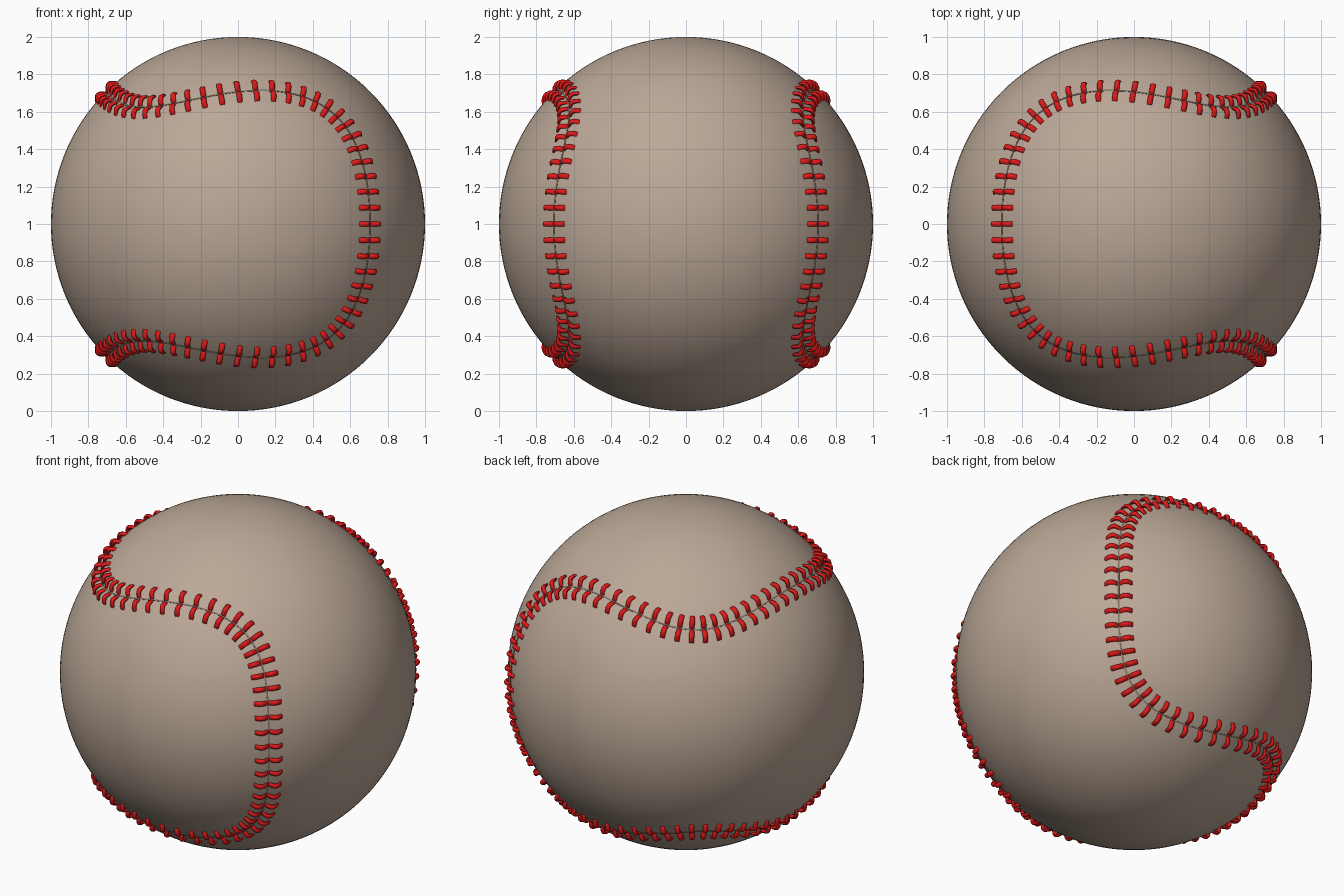
import bpy, bmesh
from math import sin, cos, pi
from mathutils import Vector

if "Cube" in bpy.data.objects:
    bpy.data.objects.remove(bpy.data.objects["Cube"])

CENTRE = Vector((0, 0, 1))
COUNT = 120  # stitch pairs around the seam


def material(name, rgb):
    m = bpy.data.materials.new(name)
    m.diffuse_color = (*rgb, 1)
    m.use_nodes = True
    m.node_tree.nodes["Principled BSDF"].inputs["Base Color"].default_value = m.diffuse_color
    return m


def seam_dir(k):
    # Unit direction of the seam at stitch index k (four-fold alternating symmetry)
    t = 2 * pi * k / COUNT
    a, b, c, d = 0.834, -0.212, 0.065, 0.02
    x = 0.754 * cos(2 * t) - 0.047 * cos(6 * t)
    y = -(a * cos(t) + b * cos(3 * t) + c * cos(5 * t) + d * cos(7 * t))
    z = a * sin(t) - b * sin(3 * t) + c * sin(5 * t) - d * sin(7 * t)
    return Vector((x, y, z)).normalized()


def sweep(bm, frames, ru, rv, sides, closed=False):
    # Oval tube through frames of (point, u axis, v axis)
    rings = [[bm.verts.new(p + u * ru * cos(2 * pi * i / sides) + v * rv * sin(2 * pi * i / sides))
              for i in range(sides)] for p, u, v in frames]
    n = len(rings)
    for j in range(n if closed else n - 1):
        r, s = rings[j], rings[(j + 1) % n]
        for i in range(sides):
            m = (i + 1) % sides
            bm.faces.new((r[i], r[m], s[m], s[i]))
    if not closed:
        bm.faces.new(rings[0][::-1])
        bm.faces.new(rings[-1])


def finish(bm, name, mat):
    bmesh.ops.recalc_face_normals(bm, faces=bm.faces)
    me = bpy.data.meshes.new(name)
    bm.to_mesh(me)
    bm.free()
    ob = bpy.data.objects.new(name, me)
    bpy.context.collection.objects.link(ob)
    me.materials.append(mat)
    bpy.ops.object.select_all(action='DESELECT')
    ob.select_set(True)
    bpy.context.view_layer.objects.active = ob
    bpy.ops.object.shade_smooth_by_angle(angle=0.9)


leather = material("leather", (0.50, 0.39, 0.31))
dark = material("seam_dark", (0.22, 0.17, 0.13))
red = material("red_thread", (0.75, 0.01, 0.01))

# Ball cover
bm = bmesh.new()
bmesh.ops.create_uvsphere(bm, u_segments=128, v_segments=64, radius=1)
bmesh.ops.translate(bm, verts=bm.verts, vec=CENTRE)
finish(bm, "ball_cover", leather)

# Thin seam line where the two panels meet
bm = bmesh.new()
frames = []
for i in range(COUNT * 4):
    n = seam_dir(i / 4)
    tangent = (seam_dir(i / 4 + 0.05) - seam_dir(i / 4 - 0.05)).normalized()
    frames.append((CENTRE + n, n, n.cross(tangent)))
sweep(bm, frames, 0.004, 0.005, 6, closed=True)
finish(bm, "seam_line", dark)

# Arched stitches, one on each side of the seam
bm = bmesh.new()
for k in range(COUNT):
    n = seam_dir(k)
    tangent = (seam_dir(k + 0.05) - seam_dir(k - 0.05)).normalized()
    across = n.cross(tangent)
    for side in (-1, 1):
        frames = []
        for j in range(9):
            f = j / 8
            s = side * (0.004 + 0.074 * f)
            up = n * cos(s) + across * sin(s)
            height = -0.006 + 0.025 * sin(pi * f)
            frames.append((CENTRE + up * (1 + height), up, tangent))
        sweep(bm, frames, 0.012, 0.0145, 8)
finish(bm, "stitches", red)
